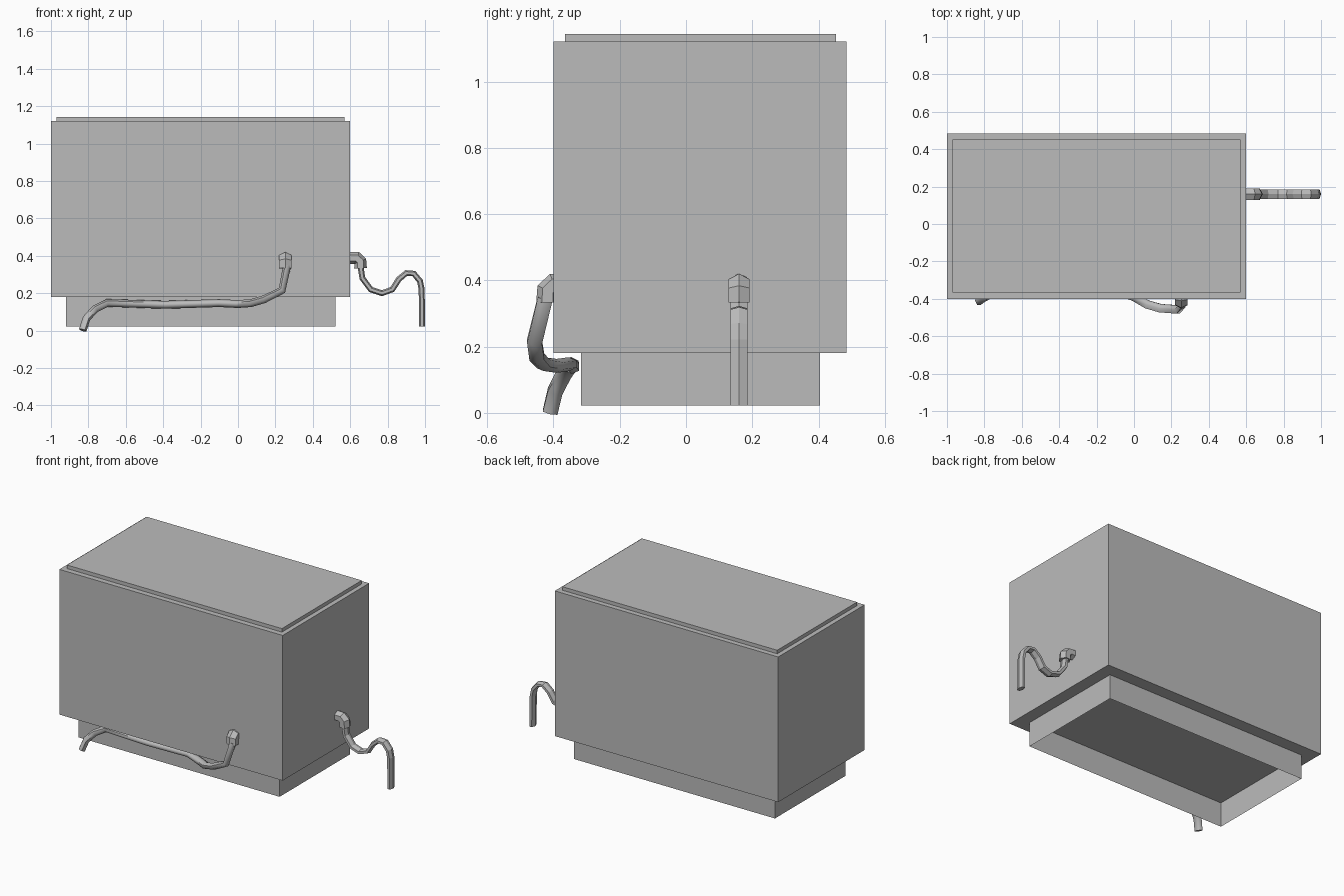
import bpy, bmesh, math
from mathutils import Vector

cube = bpy.data.objects.get("Cube")
if cube:
    bpy.data.objects.remove(cube, do_unlink=True)

grey = bpy.data.materials.new("plain grey")
grey.use_nodes = True
colour = (0.5, 0.5, 0.5, 1)
grey.diffuse_color = colour
grey.node_tree.nodes["Principled BSDF"].inputs["Base Color"].default_value = colour


def finish(bm, name, smooth_angle=None):
    bmesh.ops.recalc_face_normals(bm, faces=bm.faces)
    mesh = bpy.data.meshes.new(name)
    bm.to_mesh(mesh)
    bm.free()
    mesh.materials.append(grey)
    obj = bpy.data.objects.new(name, mesh)
    bpy.context.collection.objects.link(obj)
    if smooth_angle:
        bpy.ops.object.select_all(action='DESELECT')
        obj.select_set(True)
        bpy.context.view_layer.objects.active = obj
        bpy.ops.object.shade_smooth_by_angle(angle=math.radians(smooth_angle))
    return obj


def box(name, low, high, open_bottom=False):
    bm = bmesh.new()
    bmesh.ops.create_cube(bm, size=1)
    low, high = Vector(low), Vector(high)
    for v in bm.verts:
        v.co = (low + high) / 2 + v.co * (high - low)
    if open_bottom:
        # Open shell: only the four skirt walls remain
        caps = [f for f in bm.faces if abs(f.normal.z) > 0.5]
        bmesh.ops.delete(bm, geom=caps, context='FACES')
    return finish(bm, name)


def tube(name, path, width, depth, side, smooth_angle=None):
    """Six-sided tube; width is measured along side, depth across it."""
    pts = [Vector(p) for p in path]
    side = Vector(side)
    bm = bmesh.new()
    rings = []
    for i, p in enumerate(pts):
        before = (p - pts[max(i - 1, 0)]).normalized()
        after = (pts[min(i + 1, len(pts) - 1)] - p).normalized()
        t = (before + after).normalized()
        across = t.cross(side).normalized()
        s = across.cross(t)
        ring = []
        for k in range(6):
            a = k * math.pi / 3
            ring.append(bm.verts.new(p + across * math.cos(a) * depth / 2
                                     + s * math.sin(a) * width / math.sqrt(3)))
        rings.append(ring)
    for r, q in zip(rings, rings[1:]):
        for k in range(6):
            n = (k + 1) % 6
            bm.faces.new((r[k], r[n], q[n], q[k]))
    bm.faces.new(rings[0])
    bm.faces.new(rings[-1])
    return finish(bm, name, smooth_angle)


# Cabinet, lid plate and hollow plinth
box("cabinet_body", (-1, -0.4, 0.18), (0.6, 0.485, 1.12))
box("top_plate", (-0.97, -0.365, 1.12), (0.57, 0.452, 1.143))
box("plinth_walls", (-0.92, -0.317, 0.022), (0.52, 0.404, 0.18), open_bottom=True)

# Elbow fittings leaving the walls and turning down: (distance from wall, z)
elbow = [(-0.04, 0.388), (0.035, 0.388), (0.054, 0.37), (0.055, 0.333)]
tube("side_elbow", [(0.6 + d, 0.16, z) for d, z in elbow], 0.062, 0.068, (0, 1, 0))
tube("front_elbow", [(0.253, -0.363 - d, z) for d, z in elbow], 0.065, 0.068, (1, 0, 0))

# Side hose: dips, rises and hangs down in one plane
side_path = [(0.655, 0.345), (0.665, 0.28), (0.71, 0.22), (0.77, 0.2),
             (0.825, 0.22), (0.86, 0.275), (0.9, 0.308), (0.94, 0.305),
             (0.973, 0.265), (0.982, 0.22), (0.984, 0.022)]
tube("side_hose", [(x, 0.16, z) for x, z in side_path], 0.05, 0.032, (0, 1, 0))

# Front hose: runs along the plinth and bulges out to the elbow
front_path = [(-0.83, -0.41, 0.002), (-0.81, -0.395, 0.065), (-0.765, -0.37, 0.115),
              (-0.7, -0.347, 0.148), (-0.39, -0.345, 0.138), (-0.1, -0.353, 0.147),
              (0, -0.39, 0.142), (0.07, -0.43, 0.147), (0.14, -0.45, 0.168),
              (0.235, -0.457, 0.215), (0.262, -0.425, 0.345)]
tube("front_hose", front_path, 0.045, 0.042, (0, 1, 0), smooth_angle=65)
